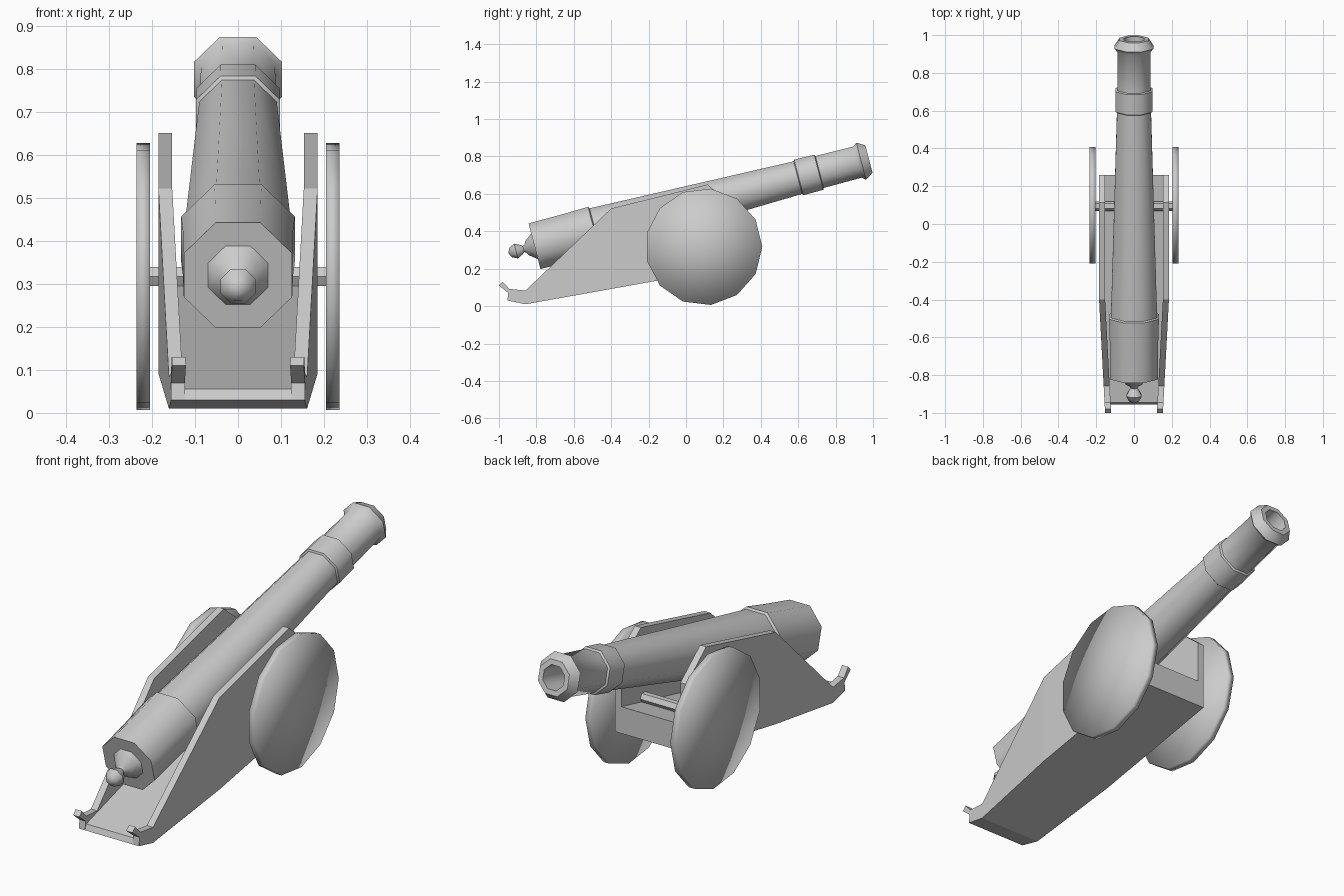
import bpy, bmesh
from math import cos, sin, pi, radians
from mathutils import Vector

cube = bpy.data.objects.get("Cube")
if cube:
    bpy.data.objects.remove(cube, do_unlink=True)

grey = bpy.data.materials.new("plain_grey")
grey.use_nodes = True
colour = (0.6, 0.6, 0.6, 1)
grey.diffuse_color = colour
grey.node_tree.nodes["Principled BSDF"].inputs["Base Color"].default_value = colour


def finish(name, bm, angle=None):
    """Turn a bmesh into an object, smooth below the given angle."""
    bmesh.ops.recalc_face_normals(bm, faces=bm.faces)
    mesh = bpy.data.meshes.new(name)
    bm.to_mesh(mesh)
    bm.free()
    mesh.materials.append(grey)
    obj = bpy.data.objects.new(name, mesh)
    bpy.context.collection.objects.link(obj)
    if angle:
        bpy.ops.object.select_all(action="DESELECT")
        obj.select_set(True)
        bpy.context.view_layer.objects.active = obj
        bpy.ops.object.shade_smooth_by_angle(angle=radians(angle))
    return obj


def lathe(name, profile, origin, axis, up, sides, phase, angle):
    """Revolve (distance, radius) points about an axis."""
    bm = bmesh.new()
    side = axis.cross(up)
    rings = []
    for t, r in profile:
        centre = origin + axis * t
        if r == 0:
            rings.append([bm.verts.new(centre)] * sides)
            continue
        angles = [phase + 2 * pi * i / sides for i in range(sides)]
        rings.append([bm.verts.new(centre + r * (cos(a) * side + sin(a) * up)) for a in angles])
    for a, b in zip(rings, rings[1:]):
        for i in range(sides):
            j = (i + 1) % sides
            bm.faces.new(list(dict.fromkeys((a[i], a[j], b[j], b[i]))))
    return finish(name, bm, angle)


def taper(y):
    """Inward shift of the carriage sides toward the trail."""
    return 0.032 * max(0, (-0.4 - y) / 0.6)


def prism(name, outline, x0, x1):
    """Extrude a side outline across x and narrow it toward the trail."""
    bm = bmesh.new()
    face = bm.faces.new([bm.verts.new((x0, y, z)) for y, z in outline])
    new = bmesh.ops.extrude_face_region(bm, geom=[face])["geom"]
    for v in new:
        if isinstance(v, bmesh.types.BMVert):
            v.co.x = x1
    bmesh.ops.bisect_plane(bm, geom=bm.verts[:] + bm.edges[:] + bm.faces[:],
                           plane_co=(0, -0.4, 0), plane_no=(0, 1, 0))
    for v in bm.verts:
        v.co.x += taper(v.co.y) * (-1 if v.co.x > 0 else 1)
    return finish(name, bm)


# Barrel with knob, breech, bands, flared muzzle and bore
tilt = radians(14.6)
knob = [(-.145, 0), (-.132, .026), (-.102, .041), (-.072, .026), (-.06, .017)]
breech = [(-.05, .022), (-.04, .04), (0, .07), (0, .126), (.2, .128), (.33, .132), (.336, .122)]
chase = [(1.455, .09), (1.46, .098), (1.57, .097), (1.575, .088), (1.785, .086)]
muzzle = [(1.805, .102), (1.848, .076), (1.848, .053), (1.6, .047), (1.6, 0)]
flat = 1 / cos(pi / 8)
lathe("barrel", [(t, r * flat) for t, r in knob + breech + chase + muzzle],
      Vector((0, -.81, .32)), Vector((0, cos(tilt), sin(tilt))),
      Vector((0, -sin(tilt), cos(tilt))), 8, pi / 8, 50)

# Carriage cheeks with hooked trail ends
cheek = [(-1, .11), (-.98, .13), (-.945, .092), (-.858, .083), (-.4, .522), (.115, .65),
         (.26, .53), (.26, .21), (-.858, .01), (-.955, .03), (-.95, .07)]
for label, s in (("left", 1), ("right", -1)):
    prism(label + "_cheek", cheek, s * .153, s * .185)

# Sloping bed between the cheeks
prism("carriage_bed", [(-.955, .03), (-.945, .056), (.26, .335), (.26, .21), (-.858, .01)],
      -.155, .155)

# Axle and solid wheels
across, up = Vector((1, 0, 0)), Vector((0, 0, 1))
hub = Vector((0, .095, .317))
lathe("axle", [(-.21, 0), (-.21, .025), (.21, .025), (.21, 0)], hub, across, up, 6, 0, 30)
for label, s in (("left", 1), ("right", -1)):
    wheel = [(.204, 0), (.204, .313), (.236, .313), (.236, 0)]
    lathe(label + "_wheel", [(s * t, r) for t, r in wheel], hub, across, up, 13, pi, 120)
